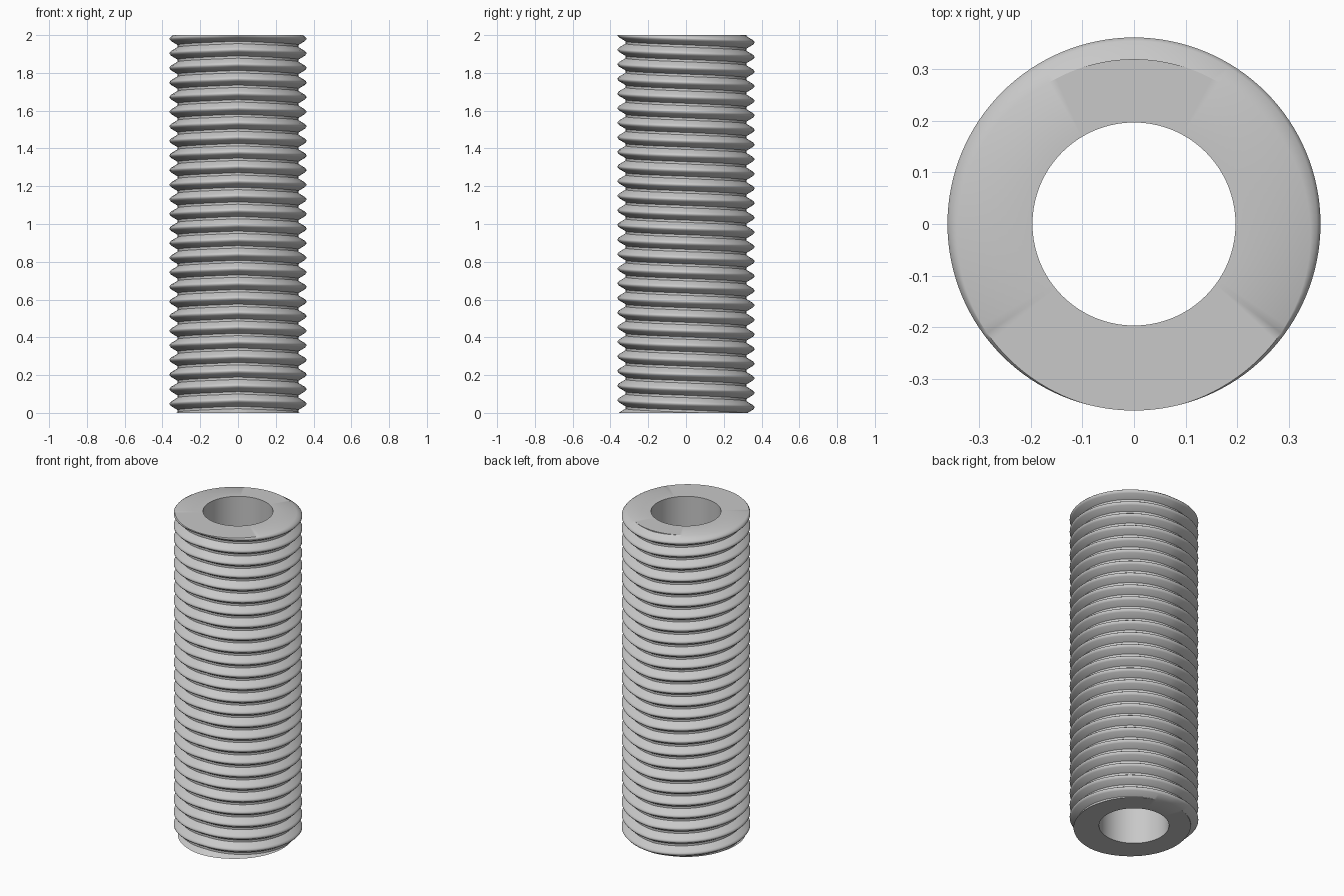
import bpy, bmesh, math

cube = bpy.data.objects.get("Cube")
if cube:
    bpy.data.objects.remove(cube, do_unlink=True)

HEIGHT = 2.0
BORE = 0.197
PITCH = 0.0773
DROP = PITCH / 2          # fall of each ridge from the front round to the back
SIDES = 128
# Half of one ridge, crest to root: (fraction of pitch, radius)
RIDGE = [(0.04, 0.362), (0.15, 0.355), (0.42, 0.32)]
STEPS = [-f for f, r in reversed(RIDGE)] + [f for f, r in RIDGE]


def ridge_radius(offset):
    """Radius at a height offset from the nearest ridge."""
    f = abs((offset / PITCH + 0.5) % 1 - 0.5)
    if f <= RIDGE[0][0]:
        return RIDGE[0][1]
    for (f0, r0), (f1, r1) in zip(RIDGE, RIDGE[1:]):
        if f <= f1:
            return r0 + (r1 - r0) * (f - f0) / (f1 - f0)
    return RIDGE[-1][1]


def column(bm, i):
    """Closed wall section: bore bottom, ridged outside, bore top."""
    turn = -math.pi + 2 * math.pi * i / SIDES
    shift = HEIGHT - DROP * abs(turn) / math.pi
    points = [(BORE, 0.0)]
    for k in range(-math.ceil(HEIGHT / PITCH) - 1, 3):
        for step in STEPS:
            z = min(max(shift + (k + step) * PITCH, 0.0), HEIGHT)
            points.append((ridge_radius(z - shift), z))
    points.append((BORE, HEIGHT))
    return [bm.verts.new((r * math.sin(turn), -r * math.cos(turn), z))
            for r, z in points]


# Ridged tube
bm = bmesh.new()
columns = [column(bm, i) for i in range(SIDES)]
for i in range(SIDES):
    a, b = columns[i], columns[(i + 1) % SIDES]
    for j in range(len(a)):
        n = (j + 1) % len(a)
        bm.faces.new((a[j], b[j], b[n], a[n]))
bmesh.ops.remove_doubles(bm, verts=bm.verts, dist=1e-5)
bmesh.ops.recalc_face_normals(bm, faces=bm.faces)

mesh = bpy.data.meshes.new("threaded_tube")
bm.to_mesh(mesh)
bm.free()
tube = bpy.data.objects.new("threaded_tube", mesh)
bpy.context.collection.objects.link(tube)

# Plain grey metal
grey = bpy.data.materials.new("light_grey")
grey.use_nodes = True
colour = (0.58, 0.58, 0.58, 1.0)
grey.diffuse_color = colour
grey.node_tree.nodes["Principled BSDF"].inputs["Base Color"].default_value = colour
mesh.materials.append(grey)

# Rounded crests with crisp roots and rims
bpy.ops.object.select_all(action="DESELECT")
tube.select_set(True)
bpy.context.view_layer.objects.active = tube
bpy.ops.object.shade_smooth_by_angle(angle=math.radians(45))
